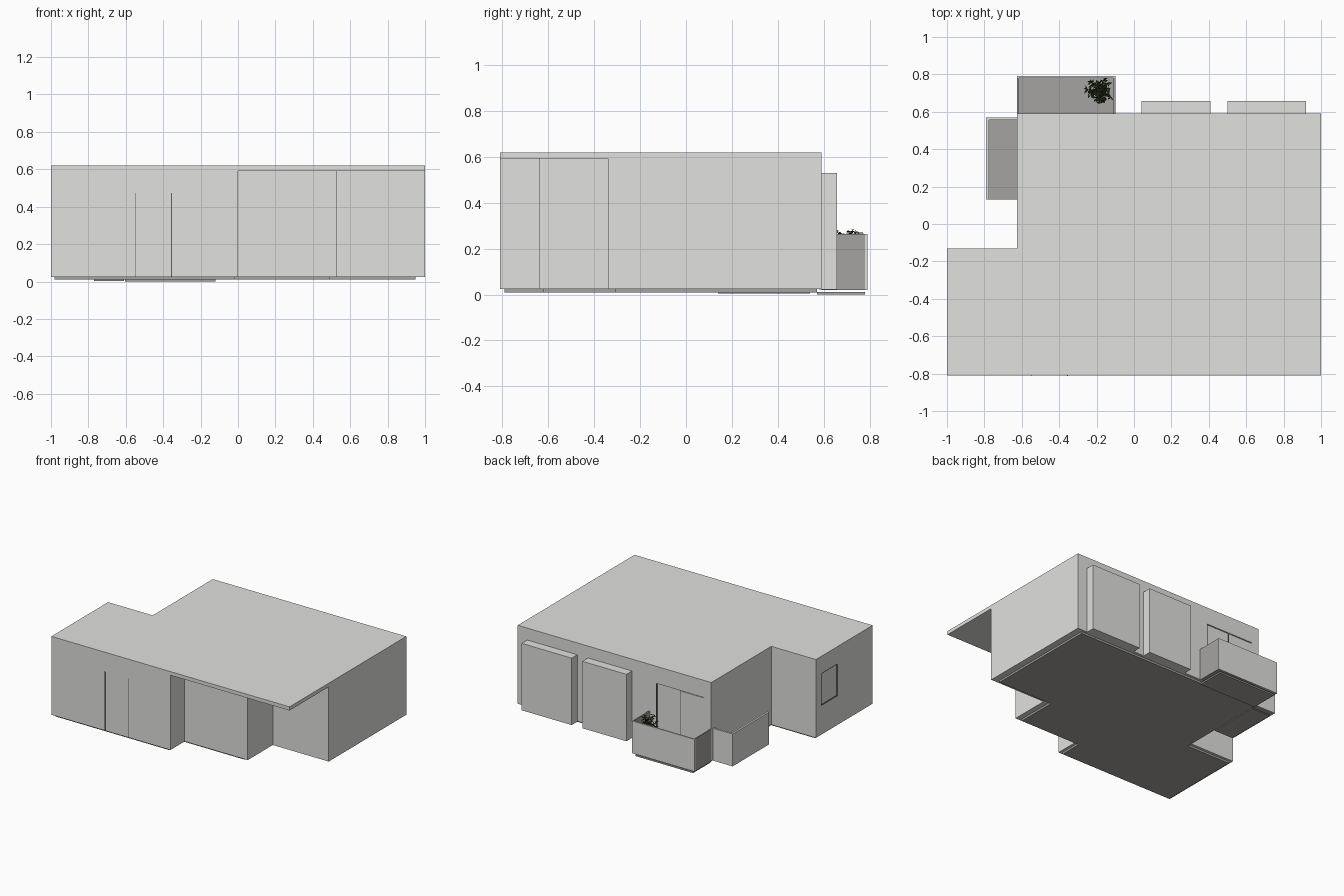
import bpy, bmesh, math, random
from mathutils import Vector, Matrix

cube = bpy.data.objects.get("Cube")
if cube:
    bpy.data.objects.remove(cube, do_unlink=True)


def material(name, r, g, b):
    m = bpy.data.materials.new(name)
    m.use_nodes = True
    m.diffuse_color = (r, g, b, 1)
    m.node_tree.nodes["Principled BSDF"].inputs["Base Color"].default_value = (r, g, b, 1)
    return m


plaster = material("pale plaster", 0.75, 0.75, 0.735)
concrete = material("grey concrete", 0.38, 0.37, 0.355)
leaf_green = material("leaf green", 0.045, 0.075, 0.02)
bark = material("dark stem", 0.06, 0.045, 0.02)
gap = material("dark gap", 0.12, 0.12, 0.12)


def finish(name, bm, mat):
    mesh = bpy.data.meshes.new(name)
    bm.to_mesh(mesh)
    bm.free()
    mesh.materials.append(mat)
    obj = bpy.data.objects.new(name, mesh)
    bpy.context.collection.objects.link(obj)
    return obj


def box(name, x, y, z, mat):
    bm = bmesh.new()
    bmesh.ops.create_cube(bm, size=1)
    for v in bm.verts:
        v.co = [r[0] if c < 0 else r[1] for c, r in zip(v.co, (x, y, z))]
    return finish(name, bm, mat)


def prism(name, outline, z0, z1, mat):
    bm = bmesh.new()
    face = bm.faces.new([bm.verts.new((x, y, z0)) for x, y in outline])
    top = bmesh.ops.extrude_face_region(bm, geom=[face])["geom"]
    for v in top:
        if isinstance(v, bmesh.types.BMVert):
            v.co.z = z1
    bmesh.ops.recalc_face_normals(bm, faces=bm.faces)
    return finish(name, bm, mat)


def recess(target, x, y, z):
    cutter = box("recess_cutter", x, y, z, plaster)
    cutter.hide_render = True
    mod = target.modifiers.new("recess", 'BOOLEAN')
    mod.operation = 'DIFFERENCE'
    mod.solver = 'EXACT'
    mod.object = cutter
    bpy.context.view_layer.objects.active = target
    bpy.ops.object.modifier_apply(modifier=mod.name)
    bpy.data.objects.remove(cutter, do_unlink=True)


# Stepped house body, floor slab and flat roof
walls = prism("walls", [(-1, -.81), (0, -.81), (0, -.64), (.53, -.64), (.53, -.34),
                        (1, -.34), (1, .59), (-.625, .59), (-.625, -.13), (-1, -.13)],
              .025, .592, plaster)
prism("floor_slab", [(-.98, -.79), (-.02, -.79), (-.02, -.62), (.49, -.62), (.49, -.31),
                     (.95, -.31), (.95, .57), (-.61, .57), (-.61, -.15), (-.98, -.15)],
      .01, .025, concrete)
prism("roof", [(-1, -.81), (1, -.81), (1, .59), (-.625, .59), (-.625, -.13), (-1, -.13)],
      .592, .62, plaster)

# Shallow openings: side window and rear balcony door
recess(walls, (-1.1, -.992), (-.39, -.19), (.245, .49))
recess(walls, (-.565, -.16), (.58, .7), (.04, .49))
box("rear_door_panel", (-.565, -.364), (.578, .587), (.04, .485), plaster)
box("rear_door_edge", (-.364, -.359), (.578, .587), (.04, .485), gap)
box("rear_door_jamb", (-.165, -.16), (.579, .5905), (.04, .49), gap)
for name, z in (("window_sill_line", .245), ("window_head_line", .487)):
    box(name, (-1.001, -.99), (-.39, -.19), (z, z + .003), gap)
for name, y in (("window_left_line", -.193), ("window_right_line", -.39)):
    box(name, (-1.001, -.99), (y, y + .003), (.245, .49), gap)

# Front door gaps
for i, x in enumerate((-.552, -.357)):
    box(f"front_door_gap_{i + 1}", (x, x + .005), (-.8115, -.805), (.025, .472), gap)

# Rear bays
for i, x in enumerate(((.04, .41), (.5, .92))):
    box(f"rear_bay_{i + 1}", x, (.58, .657), (.022, .53), plaster)

# Rear balcony
box("rear_balcony_slab", (-.605, -.12), (.57, .78), (0, .012), concrete)
box("rear_balcony_floor", (-.62, -.105), (.59, .785), (.02, .03), concrete)
box("rear_balcony_parapet", (-.625, -.1), (.78, .79), (.02, .265), plaster)
for name, x in (("rear_balcony_end_right", -.625), ("rear_balcony_end_left", -.11)):
    box(name, (x, x + .01), (.59, .78), (.02, .265), concrete)

# Side balcony
box("side_balcony_slab", (-.77, -.61), (.14, .54), (.004, .012), concrete)
box("side_balcony_floor", (-.785, -.625), (.13, .565), (.02, .03), concrete)
box("side_balcony_parapet", (-.79, -.775), (.13, .57), (.02, .265), plaster)
box("side_balcony_end", (-.775, -.625), (.555, .57), (.02, .265), plaster)

# Potted shrub: arching stems with folded leaves
random.seed(4)
leaves, stems = bmesh.new(), bmesh.new()
root = Vector((-.18, .715, .03))
for s in range(26):
    angle = s * 2.4
    reach = random.uniform(.015, .075)
    height = random.uniform(.2, .285)
    droop = .13 if s % 9 == 4 else .03
    out = Vector((math.cos(angle), math.sin(angle), 0))
    points = [root + out * reach * t * t + Vector((0, 0, height * t - droop * t ** 4))
              for t in (0, .35, .6, .8, 1)]
    for a, b in zip(points, points[1:]):
        turn = (b - a).to_track_quat('Z', 'Y').to_matrix().to_4x4()
        bmesh.ops.create_cone(stems, segments=4, radius1=.0015, radius2=.0015,
                              depth=(b - a).length,
                              matrix=Matrix.Translation((a + b) / 2) @ turn)
    for n in range(9):
        base = points[-1].lerp(points[-2], random.random())
        a = random.uniform(0, math.tau)
        d = Vector((math.cos(a), math.sin(a), random.uniform(-.7, .5))).normalized()
        side = d.cross(Vector((0, 0, 1))).normalized()
        size = random.uniform(.018, .03)
        mid = base + d * size * .5
        tip = base + d * size - Vector((0, 0, size * .2))
        lift = Vector((0, 0, size * .1))
        v = [leaves.verts.new(p) for p in (base, mid + side * size * .22 + lift, tip,
                                           mid - side * size * .22 + lift)]
        leaves.faces.new((v[0], v[2], v[1]))
        leaves.faces.new((v[0], v[3], v[2]))
finish("shrub_stems", stems, bark)
finish("shrub_leaves", leaves, leaf_green)
